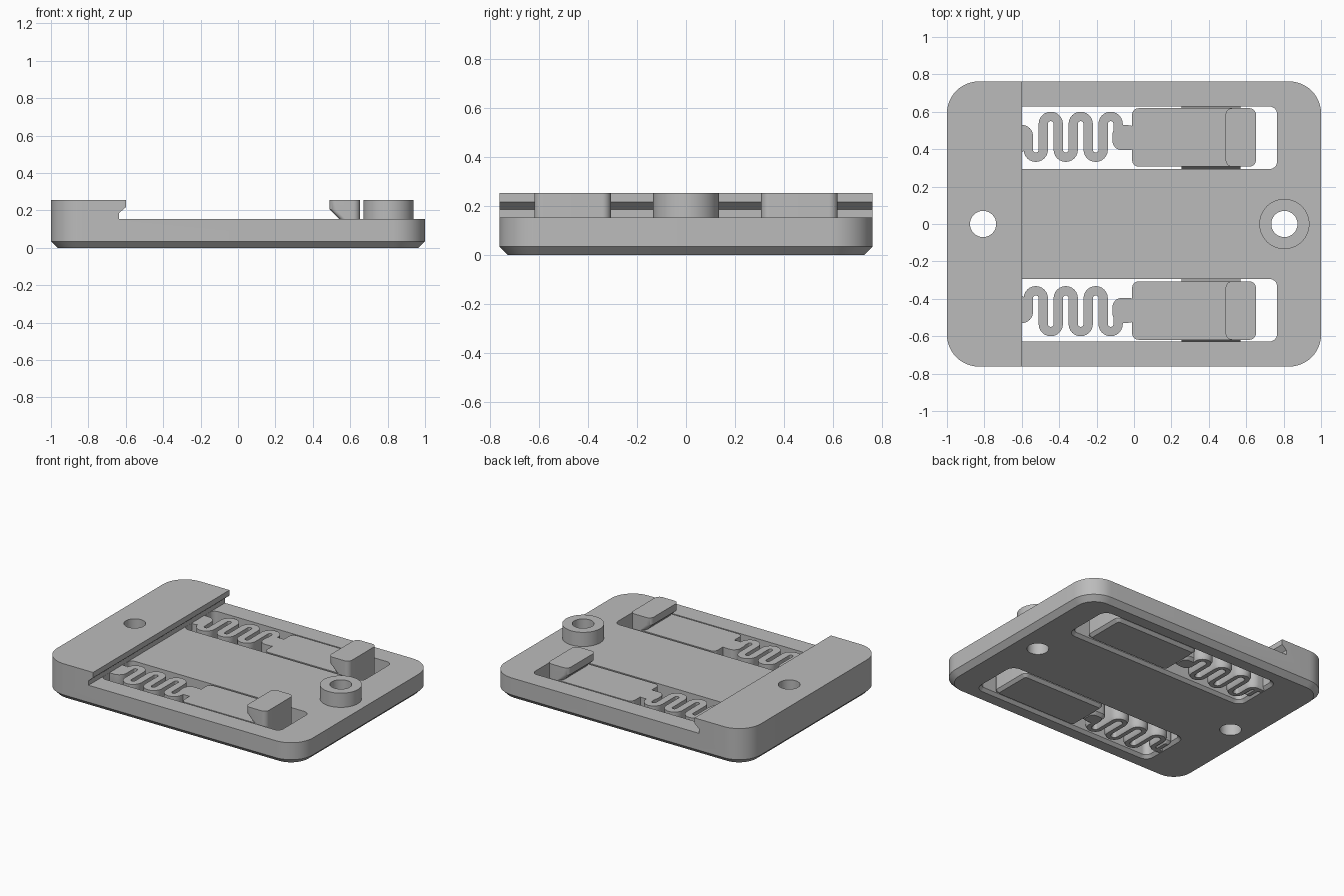
import bpy, bmesh
from math import sin, cos, pi
from mathutils import Vector

cube = bpy.data.objects.get("Cube")
if cube:
    bpy.data.objects.remove(cube)

grey = bpy.data.materials.new("light grey plastic")
grey.use_nodes = True
grey.diffuse_color = (0.5, 0.5, 0.5, 1)
grey.node_tree.nodes["Principled BSDF"].inputs["Base Color"].default_value = (0.5, 0.5, 0.5, 1)


def arc(cx, cy, r, a0, a1, n=12):
    return [(cx + r * cos(a0 + (a1 - a0) * i / n), cy + r * sin(a0 + (a1 - a0) * i / n))
            for i in range(n + 1)]


def rounded(x0, x1, y0, y1, r, grow=0):
    """Rounded rectangle outline, optionally grown on all sides."""
    pts = []
    corners = [(x1 - r, y1 - r), (x0 + r, y1 - r), (x0 + r, y0 + r), (x1 - r, y0 + r)]
    for k, (cx, cy) in enumerate(corners):
        pts += arc(cx, cy, r + grow, k * pi / 2, (k + 1) * pi / 2)
    return pts


def circle(x, r):
    return arc(x, 0, r, 0, 2 * pi, 64)[:-1]


def ribbon(path, half):
    """Outline of a band following a centre line."""
    left, right = [], []
    for i, p in enumerate(path):
        a, b = path[max(i - 1, 0)], path[min(i + 1, len(path) - 1)]
        t = (Vector(b) - Vector(a)).normalized()
        left.append((p[0] - t.y * half, p[1] + t.x * half))
        right.append((p[0] + t.y * half, p[1] - t.x * half))
    return left + right[::-1]


def loft(name, levels, side=1):
    """Solid through (height, outline) levels; side=-1 mirrors it in y."""
    bm = bmesh.new()
    rings = [[bm.verts.new((x, y * side, z)) for x, y in pts] for z, pts in levels]
    for lo, hi in zip(rings, rings[1:]):
        for i in range(len(lo)):
            j = (i + 1) % len(lo)
            bm.faces.new((lo[i], lo[j], hi[j], hi[i]))
    bm.faces.new(rings[0][::-1])
    bm.faces.new(rings[-1])
    return finish(name, bm)


def extrude_y(name, profile, y0, y1):
    """Solid from an x-z profile swept along y."""
    bm = bmesh.new()
    ends = [[bm.verts.new((x, y, z)) for x, z in profile] for y in (y0, y1)]
    for i in range(len(profile)):
        j = (i + 1) % len(profile)
        bm.faces.new((ends[0][i], ends[0][j], ends[1][j], ends[1][i]))
    bm.faces.new(ends[0][::-1])
    bm.faces.new(ends[1])
    return finish(name, bm)


def finish(name, bm):
    bmesh.ops.recalc_face_normals(bm, faces=bm.faces)
    mesh = bpy.data.meshes.new(name)
    bm.to_mesh(mesh)
    bm.free()
    mesh.materials.append(grey)
    ob = bpy.data.objects.new(name, mesh)
    bpy.context.collection.objects.link(ob)
    return ob


def activate(ob):
    bpy.ops.object.select_all(action='DESELECT')
    ob.select_set(True)
    bpy.context.view_layer.objects.active = ob


def cut(ob, cutter):
    activate(ob)
    mod = ob.modifiers.new("cut", 'BOOLEAN')
    mod.operation, mod.solver, mod.object = 'DIFFERENCE', 'EXACT', cutter
    bpy.ops.object.modifier_apply(modifier=mod.name)


TOP, HIGH, CH = 0.155, 0.255, 0.02
parts, cutters = [], []

# Base plate with raised end bar: one block, cleared beyond the undercut lip
outer = (-1, 1, -0.762, 0.762, 0.17)
plate = loft("base_plate", [(0, rounded(*outer, -0.035)), (0.035, rounded(*outer)),
                            (HIGH, rounded(*outer))])
parts.append(plate)
cutters.append(extrude_y("clearance_cutter", [(-0.635, TOP), (1.2, TOP), (1.2, 0.4), (-0.6, 0.4),
                                              (-0.6, 0.217), (-0.635, 0.187)], -1, 1))

# Slots, flared at the underside
slot = (-0.634, 0.765, 0.294, 0.628, 0.04)
for s in (1, -1):
    cutters.append(loft("slot_cutter", [(-CH, rounded(*slot, 2 * CH)), (CH, rounded(*slot)),
                                        (TOP + 0.01, rounded(*slot))], s))

# Screw holes and the boss
holes = [loft("hole_cutter", [(-0.1, circle(x, 0.07)), (0.4, circle(x, 0.07))])
         for x in (-0.807, 0.804)]
for c in cutters + holes:
    cut(plate, c)
boss = loft("screw_boss", [(TOP - 0.005, circle(0.804, 0.134)), (HIGH, circle(0.804, 0.134))])
cut(boss, holes[1])
parts.append(boss)

# Centre line of the meander spring
path = [(-0.65, 0.505)] + arc(-0.6, 0.47, 0.035, pi / 2, 0)
for i in range(6):
    x = -0.525 + 0.08 * i
    path += arc(x, 0.397, 0.04, pi, 2 * pi) if i % 2 == 0 else arc(x, 0.535, 0.04, pi, 0)
path.append((-0.085, 0.45))

body = (-0.01, 0.652, 0.307, 0.619, 0.035)
neck = (-0.115, 0.02, 0.395, 0.528, 0.05)
root = (-0.645, -0.58, 0.385, 0.525, 0.025)

# Spring latches, one on each side
for s, side in ((1, "left"), (-1, "right")):
    parts.append(loft(side + "_spring", [(0, ribbon(path, 0.015)), (CH, ribbon(path, 0.025)),
                                         (TOP, ribbon(path, 0.025))], s))
    for name, shape in (("slider", body), ("spring_neck", neck), ("spring_root", root)):
        parts.append(loft(side + "_" + name, [(0, rounded(*shape, -CH)), (CH, rounded(*shape)),
                                              (TOP, rounded(*shape))], s))
    # Hook with sloped undercut
    hook = [(z, rounded(x, *body[1:])) for z, x in ((TOP - 0.005, 0.545), (0.205, 0.49), (HIGH, 0.49))]
    parts.append(loft(side + "_hook", hook, s))
    # V-shaped guide rails on both flanks
    for y, out in ((body[2], -0.016), (body[3], 0.012)):
        rail = [(z, [(0.255, y - out), (0.57, y - out), (0.57, y + d), (0.255, y + d)])
                for z, d in ((0.035, 0), (0.08, out), (0.125, 0))]
        parts.append(loft(side + "_guide_rail", rail, s))

for c in cutters + holes:
    bpy.data.objects.remove(c)
for ob in parts:
    activate(ob)
    bpy.ops.object.shade_smooth_by_angle(angle=pi / 6)
